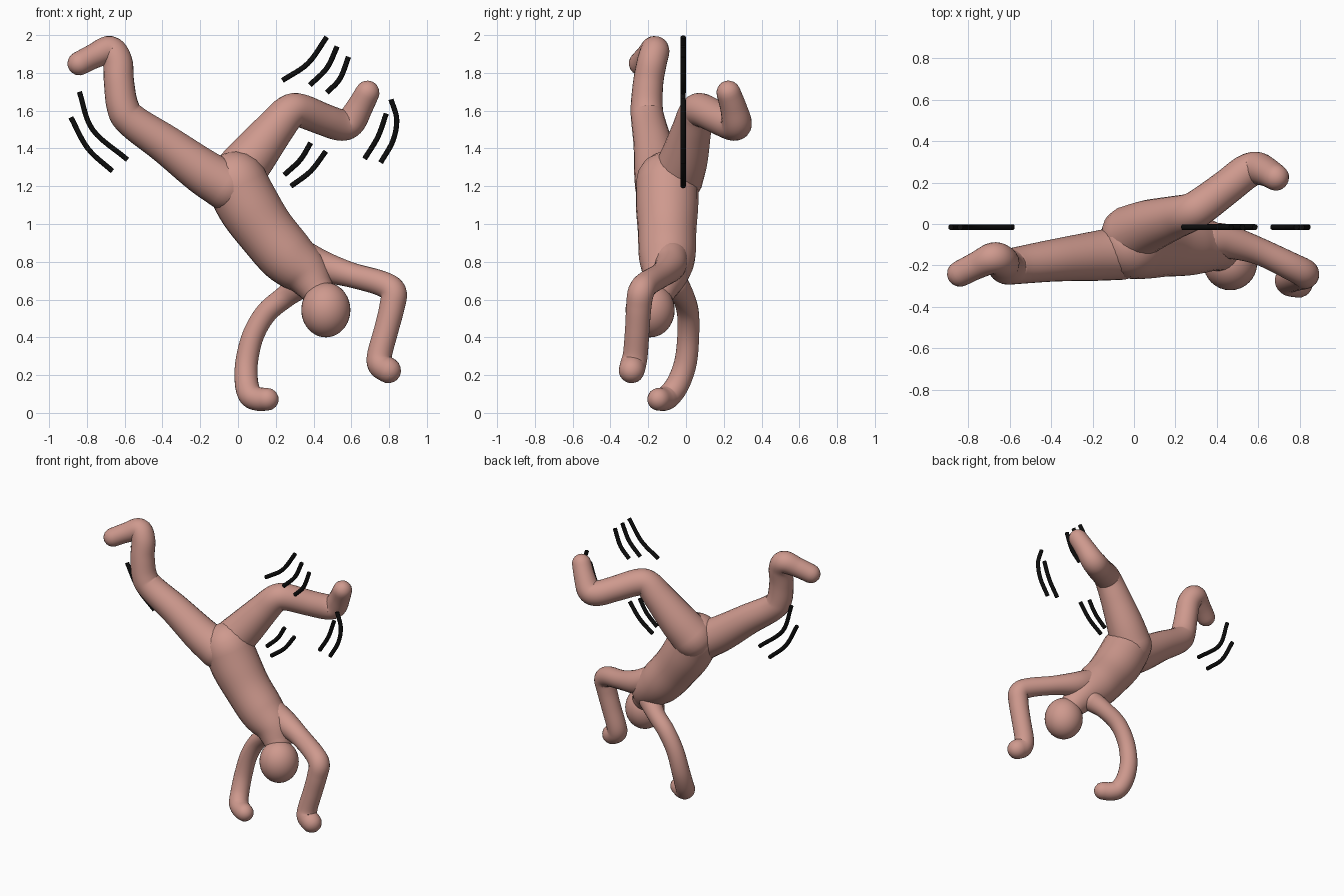
import bpy, bmesh, math
from mathutils import Vector

cube = bpy.data.objects.get("Cube")
if cube:
    bpy.data.objects.remove(cube, do_unlink=True)


def material(name, color):
    m = bpy.data.materials.new(name)
    m.use_nodes = True
    m.diffuse_color = color
    m.node_tree.nodes["Principled BSDF"].inputs["Base Color"].default_value = color
    return m


skin = material("clay pink", (0.62, 0.32, 0.27, 1))
ink = material("ink black", (0.004, 0.004, 0.004, 1))


def spline(points, steps):
    """Smooth path through points; every component, radius included, is blended."""
    pts = [Vector(p) for p in points]
    pts = [pts[0] * 2 - pts[1]] + pts + [pts[-1] * 2 - pts[-2]]
    path = []
    for a, b, c, d in zip(pts, pts[1:], pts[2:], pts[3:]):
        for i in range(steps):
            t = i / steps
            path.append((b * 2 + (c - a) * t + (a * 2 - b * 5 + c * 4 - d) * t**2
                         + (b * 3 - a - c * 3 + d) * t**3) / 2)
    return path + [pts[-2]]


def tube(name, points, mat, sides=24, steps=6, rounded=True):
    """Sweep a circle of varying radius (x, y, z, r) along a path."""
    path = spline(points, steps)
    centers = [p.to_3d() for p in path]
    radii = [p[3] for p in path]
    n = len(path)
    tangents = [(centers[min(i + 1, n - 1)] - centers[max(i - 1, 0)]).normalized()
                for i in range(n)]
    rings = list(zip(centers, tangents, radii))
    if rounded:
        def dome(i, sign):
            c, t, r = rings[i]
            angles = [math.radians(a) for a in (20, 40, 60, 75, 86)]
            return [(c + t * sign * r * math.sin(a), t, r * math.cos(a)) for a in angles]
        rings = dome(0, -1)[::-1] + rings + dome(-1, 1)
    bm = bmesh.new()
    normal = rings[0][1].orthogonal()
    loops = []
    for c, t, r in rings:
        normal = (normal - t * normal.dot(t)).normalized()
        side = t.cross(normal)
        loops.append([bm.verts.new(c + r * (normal * math.cos(a) + side * math.sin(a)))
                      for a in (math.tau * k / sides for k in range(sides))])
    for lo, hi in zip(loops, loops[1:]):
        for k in range(sides):
            j = (k + 1) % sides
            bm.faces.new((lo[k], lo[j], hi[j], hi[k]))
    bm.faces.new(loops[0][::-1])
    bm.faces.new(loops[-1])
    bmesh.ops.recalc_face_normals(bm, faces=bm.faces)
    mesh = bpy.data.meshes.new(name)
    bm.to_mesh(mesh)
    bm.free()
    mesh.materials.append(mat)
    obj = bpy.data.objects.new(name, mesh)
    bpy.context.collection.objects.link(obj)
    smooth(obj)
    return obj


def smooth(obj):
    bpy.ops.object.select_all(action="DESELECT")
    obj.select_set(True)
    bpy.context.view_layer.objects.active = obj
    bpy.ops.object.shade_smooth_by_angle(angle=math.radians(60))


# Torso, hips up and shoulders down
tube("torso", [(-.01, -.1, 1.22, .165), (.06, -.1, 1.09, .165), (.15, -.1, .96, .155),
               (.26, -.1, .83, .15), (.36, -.11, .74, .125), (.42, -.14, .65, .09)], skin)

# Head
bpy.ops.mesh.primitive_uv_sphere_add(segments=32, ring_count=20, radius=1,
                                     location=(.465, -.19, .545))
head = bpy.context.object
head.name = "head"
head.scale = (.13, .13, .145)
head.data.materials.append(skin)
smooth(head)

# Legs with feet
tube("right_leg", [(-.06, -.14, 1.2, .13), (-.19, -.155, 1.28, .12), (-.38, -.175, 1.42, .103),
                   (-.56, -.2, 1.545, .09), (-.61, -.208, 1.62, .085), (-.63, -.2, 1.75, .08),
                   (-.638, -.18, 1.86, .079), (-.68, -.165, 1.92, .076),
                   (-.76, -.2, 1.89, .066), (-.84, -.24, 1.85, .063)], skin)
tube("left_leg", [(-.02, -.05, 1.24, .14), (.07, -.01, 1.35, .127), (.19, .03, 1.5, .105),
                  (.27, .055, 1.59, .093), (.33, .09, 1.6, .089), (.45, .18, 1.555, .085),
                  (.54, .25, 1.525, .084), (.595, .268, 1.54, .08),
                  (.645, .25, 1.62, .07), (.685, .225, 1.695, .064)], skin)

# Arms with hands
tube("left_arm", [(.35, -.08, .82, .09), (.45, -.085, .775, .082), (.6, -.13, .73, .066),
                  (.76, -.205, .685, .067), (.822, -.238, .64, .07), (.815, -.25, .56, .067),
                  (.785, -.258, .44, .065), (.75, -.268, .31, .066), (.755, -.28, .255, .069),
                  (.795, -.288, .225, .068)], skin)
tube("right_arm", [(.33, -.06, .68, .075), (.25, -.015, .615, .06), (.15, .01, .53, .058),
                   (.08, .012, .41, .058), (.046, -.002, .27, .06), (.045, -.04, .16, .062),
                   (.065, -.085, .095, .064), (.105, -.115, .074, .063),
                   (.155, -.145, .072, .06)], skin)

# Motion strokes as (x, z) paths in one upright plane
strokes = {
    "knee_stroke": [[(.235, 1.76), (.37, 1.85), (.47, 1.99)],
                    [(.38, 1.735), (.47, 1.825), (.525, 1.94)],
                    [(.47, 1.695), (.54, 1.77), (.585, 1.885)]],
    "thigh_stroke": [[(.245, 1.26), (.33, 1.34), (.385, 1.43)],
                     [(.28, 1.2), (.385, 1.28), (.465, 1.385)]],
    "left_foot_stroke": [[(.67, 1.345), (.74, 1.46), (.785, 1.585)],
                         [(.755, 1.325), (.82, 1.44), (.84, 1.555), (.81, 1.66)]],
    "right_leg_stroke": [[(-.84, 1.7), (-.77, 1.5), (-.585, 1.34)],
                         [(-.885, 1.565), (-.795, 1.4), (-.665, 1.28)]],
}
for name, paths in strokes.items():
    for i, path in enumerate(paths, 1):
        tube(f"{name}_{i}", [(x, -.015, z, .014) for x, z in path], ink,
             sides=12, rounded=False)
